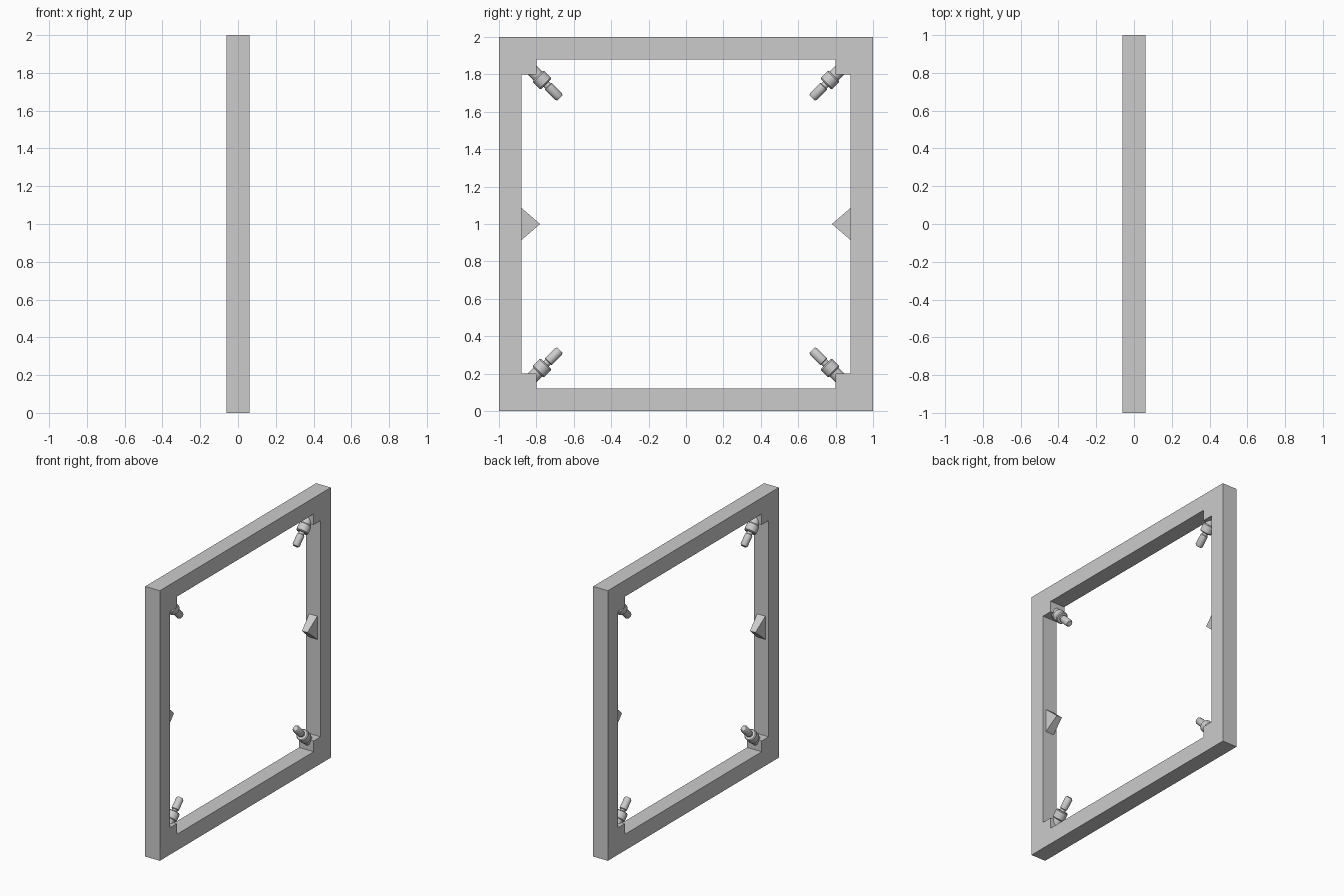
import bpy, bmesh, math
from mathutils import Matrix, Vector

cube = bpy.data.objects.get("Cube")
if cube:
    bpy.data.objects.remove(cube, do_unlink=True)

HALF = 0.06      # half thickness of the frame
INNER = 0.88     # inner edge of the rails
BLOCK = 0.80     # inner edge of the corner blocks


def make_object(name, bm):
    bmesh.ops.recalc_face_normals(bm, faces=bm.faces)
    mesh = bpy.data.meshes.new(name)
    bm.to_mesh(mesh)
    bm.free()
    obj = bpy.data.objects.new(name, mesh)
    bpy.context.collection.objects.link(obj)
    return obj


def build_frame():
    # One quarter outline, turned four times; corner blocks step inwards
    bm = bmesh.new()
    inner, outer = [], []
    quarter = [(INNER, -BLOCK), (INNER, BLOCK), (BLOCK, BLOCK)]
    rim = [(1, -BLOCK), (1, BLOCK), (1, 1)]
    for k in range(4):
        turn = Matrix.Rotation(k * math.pi / 2, 2)
        inner += [turn @ Vector(p) for p in quarter]
        outer += [turn @ Vector(p) for p in rim]
    rings = [[bm.verts.new((x, p.x, p.y + 1)) for p in loop]
             for x in (-HALF, HALF) for loop in (inner, outer)]
    back_in, back_out, front_in, front_out = rings
    for a, b in ((back_in, back_out), (front_in, front_out),
                 (back_in, front_in), (back_out, front_out)):
        n = len(a)
        for i in range(n):
            j = (i + 1) % n
            bm.faces.new((a[i], a[j], b[j], b[i]))
    return make_object("square_frame", bm)


def build_nozzle(name, sy, sz):
    # Lathe: stem, collar, narrow neck and a rounded rod, as (radius, distance)
    profile = [(0.034, -0.07), (0.034, 0.012), (0.037, 0.012), (0.043, 0.018),
               (0.043, 0.067), (0.037, 0.073), (0.02, 0.073), (0.02, 0.088),
               (0.026, 0.092), (0.026, 0.168), (0.019, 0.178)]
    seg = 24
    bm = bmesh.new()
    rings = [[bm.verts.new((r * math.cos(t), r * math.sin(t), h))
              for t in (2 * math.pi * i / seg for i in range(seg))]
             for r, h in profile]
    for a, b in zip(rings, rings[1:]):
        for i in range(seg):
            j = (i + 1) % seg
            bm.faces.new((a[i], a[j], b[j], b[i]))
    bm.faces.new(rings[0])
    bm.faces.new(rings[-1])
    obj = make_object(name, bm)
    # Aim from the corner block towards the middle of the opening
    aim = Vector((0, -sy, -sz)).to_track_quat('Z', 'X')
    obj.matrix_world = (Matrix.Translation((0, sy * BLOCK, 1 + sz * BLOCK))
                        @ aim.to_matrix().to_4x4())
    bpy.ops.object.select_all(action='DESELECT')
    obj.select_set(True)
    bpy.context.view_layer.objects.active = obj
    bpy.ops.object.shade_smooth_by_angle(angle=math.radians(35))


def build_wedge(name, sy):
    # Pointed wedge whose ridge is narrower than its base
    bm = bmesh.new()
    ends = [[bm.verts.new((s * w, sy * y, 1 + z)) for w, y, z in
             ((0.034, INNER, -0.086), (0.022, 0.78, 0), (0.034, INNER, 0.086))]
            for s in (-1, 1)]
    left, right = ends
    bm.faces.new(left)
    bm.faces.new(right)
    for i in range(3):
        j = (i + 1) % 3
        bm.faces.new((left[i], left[j], right[j], right[i]))
    make_object(name, bm)


build_frame()
for sy, side in ((-1, "front"), (1, "back")):
    build_wedge(side + "_wedge", sy)
    for sz, level in ((-1, "lower"), (1, "upper")):
        build_nozzle(f"{level}_{side}_nozzle", sy, sz)
